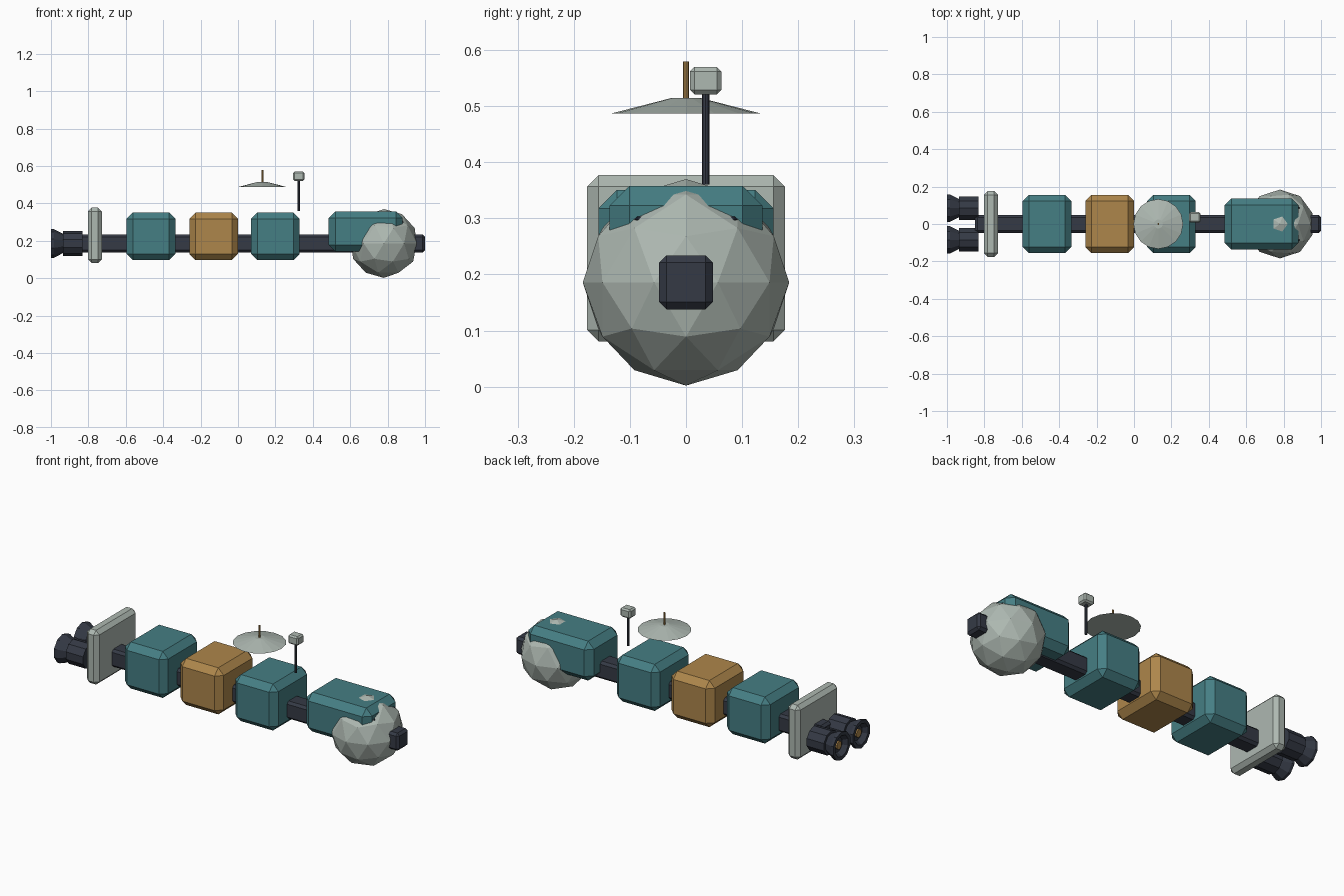
import bpy, bmesh, math
from mathutils import Matrix

if "Cube" in bpy.data.objects:
    bpy.data.objects.remove(bpy.data.objects["Cube"])

AXIS_Z = 0.186  # height of the ship's long axis


def paint(name, rgb):
    m = bpy.data.materials.new(name)
    m.diffuse_color = (*rgb, 1)
    m.use_nodes = True
    m.node_tree.nodes["Principled BSDF"].inputs["Base Color"].default_value = m.diffuse_color
    return m


TEAL = paint("teal", (0.06, 0.21, 0.23))
GOLD = paint("ochre", (0.42, 0.24, 0.07))
PALE = paint("pale_grey", (0.42, 0.48, 0.44))
DARK = paint("dark_hull", (0.035, 0.042, 0.06))
BLACK = paint("window_dark", (0.012, 0.015, 0.025))


def finish(name, bm, mat):
    bmesh.ops.recalc_face_normals(bm, faces=bm.faces)
    me = bpy.data.meshes.new(name)
    bm.to_mesh(me)
    bm.free()
    ob = bpy.data.objects.new(name, me)
    bpy.context.collection.objects.link(ob)
    me.materials.append(mat)
    return ob


def box(name, x, y, z, mat, bevel):
    """Chamfered box from (min, max) ranges."""
    bm = bmesh.new()
    bmesh.ops.create_cube(bm, size=1)
    for v in bm.verts:
        v.co = [(r[0] + r[1]) / 2 + c * (r[1] - r[0]) for r, c in zip((x, y, z), v.co)]
    bmesh.ops.bevel(bm, geom=bm.edges[:], offset=bevel, segments=1, affect='EDGES')
    return finish(name, bm, mat)


def cone(name, centre, r1, r2, z0, z1, sides, mat):
    """Upright capped cone or cylinder between two heights."""
    bm = bmesh.new()
    bmesh.ops.create_cone(bm, cap_ends=True, segments=sides, radius1=r1, radius2=r2, depth=z1 - z0,
                          matrix=Matrix.Translation((*centre, (z0 + z1) / 2)))
    return finish(name, bm, mat)


def lathe_x(name, y, profile, sides, mat):
    """Revolve (x, radius) points about a line parallel to x, capping both ends."""
    bm = bmesh.new()
    rings = []
    for x, r in profile:
        rings.append([bm.verts.new((x, y + r * math.sin(i * math.tau / sides),
                                    AXIS_Z + r * math.cos(i * math.tau / sides)))
                      for i in range(sides)])
    for a, b in zip(rings, rings[1:]):
        for i in range(sides):
            j = (i + 1) % sides
            bm.faces.new((a[i], a[j], b[j], b[i]))
    bm.faces.new(rings[0])
    bm.faces.new(rings[-1])
    return finish(name, bm, mat)


# Central spine, ending in the docking nose
box("spine", (-0.85, 1.0), (-0.048, 0.048), (AXIS_Z - 0.048, AXIS_Z + 0.048), DARK, 0.013)

# Cargo modules
for i, (cx, mat) in enumerate(((-0.465, TEAL), (-0.13, GOLD), (0.2, TEAL))):
    box(f"cargo_module_{i + 1}", (cx - 0.13, cx + 0.13), (-0.156, 0.156), (0.097, 0.351), mat, 0.033)

# Engine shield plate
box("shield_plate", (-0.802, -0.728), (-0.176, 0.176), (0.081, 0.377), PALE, 0.02)

# Command cabin, window strip and round pressure hull
box("command_cabin", (0.485, 0.88), (-0.136, 0.136), (0.143, 0.358), TEAL, 0.035)
box("cabin_window", (0.865, 0.888), (-0.092, 0.092), (0.25, 0.303), BLACK, 0.005)
bm = bmesh.new()
bmesh.ops.create_icosphere(bm, subdivisions=2, radius=0.184,
                           matrix=Matrix.Translation((0.78, 0, AXIS_Z)))
finish("pressure_hull", bm, PALE)

# Twin engines with flared nozzles and glowing throats
for side, y in (("left", 0.085), ("right", -0.085)):
    lathe_x(f"engine_body_{side}", y, [(-0.936, 0.066), (-0.832, 0.066)], 10, DARK)
    lathe_x(f"engine_nozzle_{side}", y,
            [(-0.925, 0.046), (-0.985, 0.077), (-1.0, 0.077), (-1.0, 0.058), (-0.975, 0.04)], 10, DARK)
    lathe_x(f"engine_glow_{side}", y, [(-0.985, 0.022), (-0.965, 0.022)], 10, GOLD)

# Dish antenna and feed rod
cone("dish", (0.13, 0), 0.133, 0.024, 0.487, 0.515, 16, PALE)
cone("dish_feed_rod", (0.13, 0), 0.005, 0.005, 0.50, 0.58, 8, GOLD)

# Sensor mast
cone("sensor_mast", (0.325, 0.035), 0.0065, 0.0065, 0.36, 0.525, 8, DARK)
box("sensor_head", (0.294, 0.356), (0.007, 0.063), (0.521, 0.57), PALE, 0.008)
